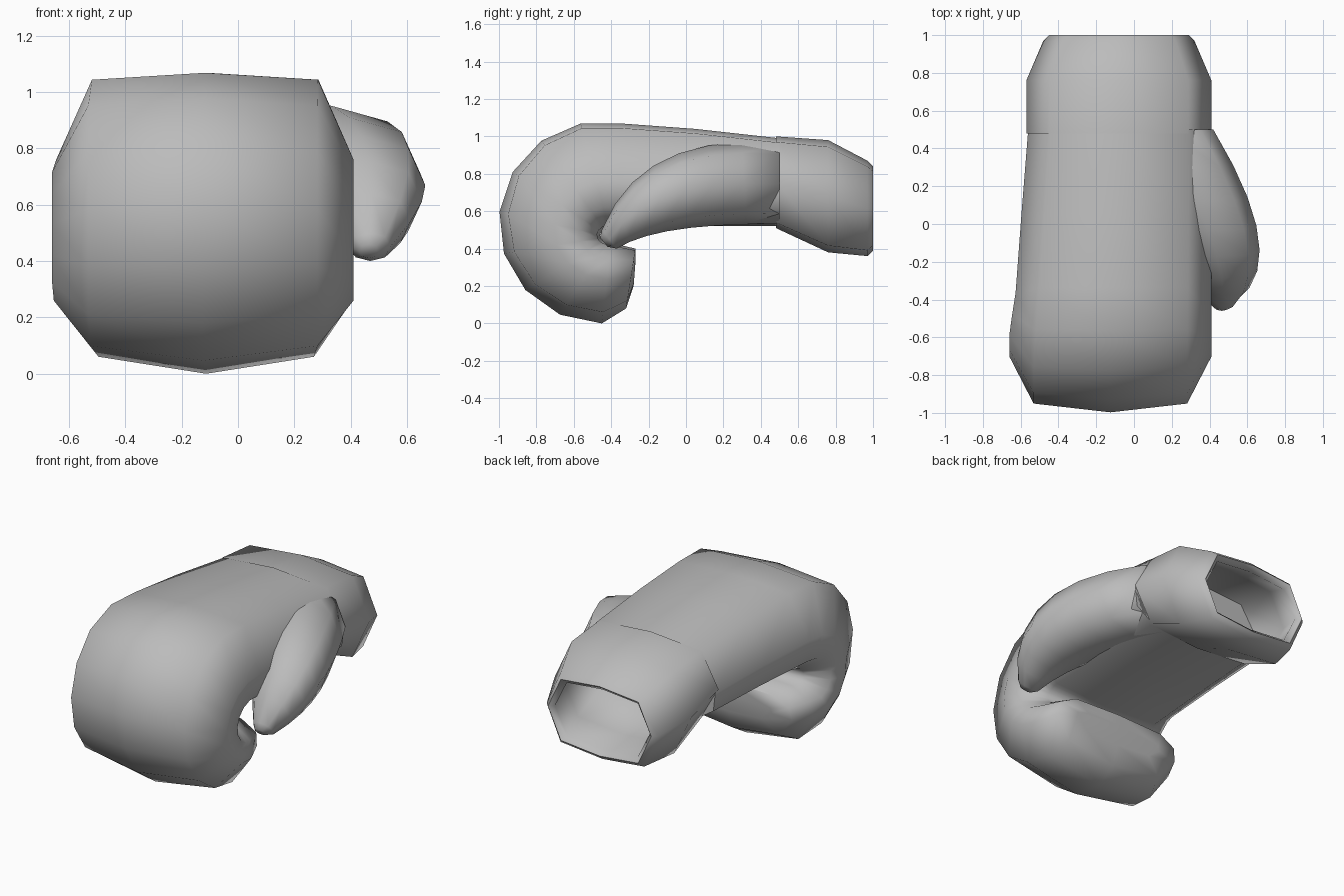
import bpy, bmesh
from math import sin, cos, radians

cube = bpy.data.objects.get("Cube")
if cube:
    bpy.data.objects.remove(cube, do_unlink=True)

grey = bpy.data.materials.new("soft grey")
grey.use_nodes = True
colour = (0.5, 0.5, 0.5, 1)
grey.diffuse_color = colour
grey.node_tree.nodes["Principled BSDF"].inputs["Base Color"].default_value = colour


def section_ring(bm, outer, inner, left, right, profile):
    """Cross-section between two (y, z) edge points; the half profile is mirrored."""
    mirrored = [(-across, through) for across, through in reversed(profile)]
    middle, half = (left + right) / 2, (right - left) / 2
    ring = []
    for across, through in [(0, 0), *profile, (0, 1), *mirrored]:
        y, z = (a + (b - a) * through for a, b in zip(outer, inner))
        ring.append(bm.verts.new((middle + across * half, y, z)))
    return ring


def loft(name, stations, cap_start=True):
    """Skin a smooth tube over stations of (outer, inner, left, right, profile)."""
    bm = bmesh.new()
    rings = [section_ring(bm, *station) for station in stations]
    for first, second in zip(rings, rings[1:]):
        for i in range(len(first)):
            bm.faces.new((first[i - 1], first[i], second[i], second[i - 1]))
    bm.faces.new(rings[-1])
    if cap_start:
        bm.faces.new(rings[0])
    bmesh.ops.recalc_face_normals(bm, faces=bm.faces)
    mesh = bpy.data.meshes.new(name)
    bm.to_mesh(mesh)
    bm.free()
    mesh.materials.append(grey)
    glove_part = bpy.data.objects.new(name, mesh)
    bpy.context.collection.objects.link(glove_part)
    bpy.ops.object.select_all(action='DESELECT')
    glove_part.select_set(True)
    bpy.context.view_layer.objects.active = glove_part
    bpy.ops.object.shade_smooth_by_angle(angle=radians(75))


def ellipse_point(centre, radii, angle):
    return (centre[0] + radii[0] * cos(angle), centre[1] + radii[1] * sin(angle))


def bezier(start, control, end, t):
    """Point on a quadratic curve, for any number of coordinates."""
    return [a * (1 - t) ** 2 + 2 * b * t * (1 - t) + c * t * t
            for a, b, c in zip(start, control, end)]


def octagon(corner, bevel):
    """Right half of a bevelled eight-sided section."""
    return [(corner, bevel), (1, 0.5), (corner, 1 - bevel)]


def fist_station(outer, inner, inset=0):
    """Fist section that widens toward the knuckles and rounds off further down."""
    left = max(-0.66, 0.08 * outer[0] - 0.6)
    bevel = 0.14 - 0.09 * outer[1]
    profile = [(0.76, bevel), (1, 0.55), (0.97, 0.8), (0.72, 0.97)]
    return outer, inner, left + inset, 0.41 - inset, profile


# Padded fist: straight back of the hand, curled knuckles, tapered fingertips
fist = [fist_station((0.5, 0.99), (0.5, 0.52)),
        fist_station((0.05, 1.04), (0.05, 0.52))]
for step in range(9):
    angle = radians(78 + 24 * step)
    fist.append(fist_station(ellipse_point((-0.45, 0.54), (0.55, 0.54), angle),
                             ellipse_point((-0.4, 0.47), (0.06, 0.04), angle),
                             0.02 if step == 8 else 0))
fist.append(fist_station((-0.32, 0.08), (-0.27, 0.4), 0.07))
fist.append(fist_station((-0.28, 0.2), (-0.27, 0.33), 0.2))
loft("padded_fist", fist)

# Thumb: upper edge, lower edge and sides each follow one curve to the tip
thumb_profile = octagon(0.74, 0.13)
thumb = []
for step in range(8):
    t = step / 7
    upper = bezier((0.5, 0.96), (-0.24, 1.03), (-0.45, 0.5), t)
    lower = bezier((0.5, 0.53), (-0.15, 0.54), (-0.37, 0.4), t)
    left, right = bezier((-0.1, 0.42), (0.2, 0.84), (0.4, 0.54), t)
    thumb.append((upper, lower, left, right, thumb_profile))
thumb.append(((-0.46, 0.46), (-0.42, 0.41), 0.43, 0.5, thumb_profile))
loft("thumb", thumb)


def cuff_station(y, top, bottom, half, inset=0):
    half -= inset
    return ((y, top - inset), (y, bottom + inset), -0.08 - half, half - 0.08,
            octagon(0.75, 0.06))


# Hollow cuff: flared outer wall, rolled rim, then the same wall inset as lining
wall = [(0.48, 1, 0.51, 0.49), (0.76, 0.98, 0.38, 0.49), (0.97, 0.87, 0.36, 0.4)]
cuff = [cuff_station(*row) for row in wall]
cuff.append(cuff_station(1, *wall[-1][1:], inset=0.03))
cuff += [cuff_station(*row, inset=0.06) for row in reversed(wall)]
loft("cuff", cuff, cap_start=False)
